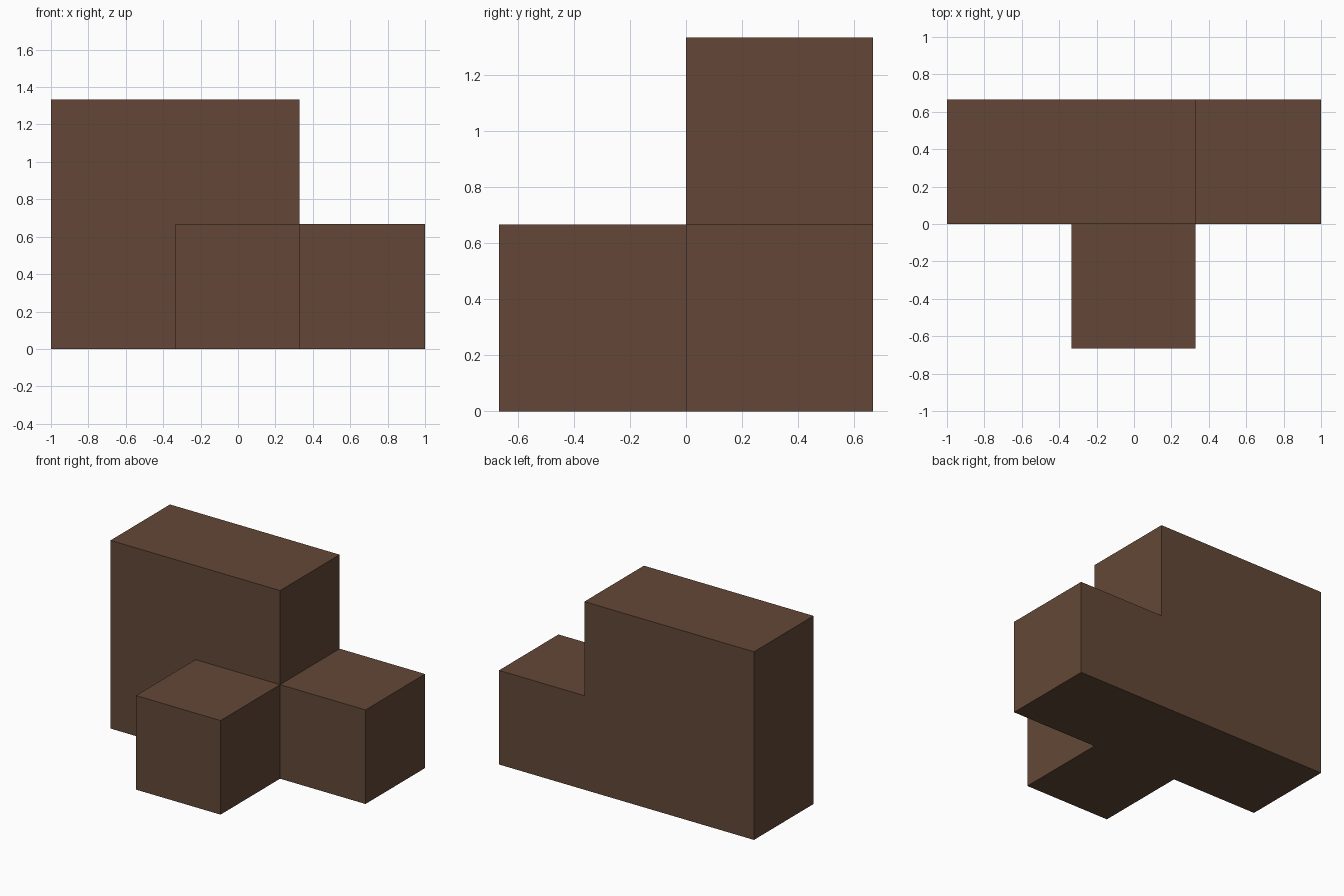
import bpy, bmesh

if "Cube" in bpy.data.objects:
    bpy.data.objects.remove(bpy.data.objects["Cube"])

U = 2 / 3  # edge of one cube unit

brown = bpy.data.materials.new("dark_brown")
brown.diffuse_color = (0.125, 0.064, 0.038, 1)
brown.use_nodes = True
brown.node_tree.nodes["Principled BSDF"].inputs["Base Color"].default_value = brown.diffuse_color


def extruded(name, profile, y0, y1):
    """Extrude an x-z profile from y0 to y1."""
    bm = bmesh.new()
    face = bm.faces.new([bm.verts.new((x, y0, z)) for x, z in profile])
    res = bmesh.ops.extrude_face_region(bm, geom=[face])
    verts = [g for g in res["geom"] if isinstance(g, bmesh.types.BMVert)]
    bmesh.ops.translate(bm, verts=verts, vec=(0, y1 - y0, 0))
    bmesh.ops.recalc_face_normals(bm, faces=bm.faces)
    mesh = bpy.data.meshes.new(name)
    bm.to_mesh(mesh)
    bm.free()
    mesh.materials.append(brown)
    obj = bpy.data.objects.new(name, mesh)
    bpy.context.collection.objects.link(obj)


# Stepped back wall: three cubes long, two of them two cubes high
extruded("stepped_wall",
         [(-1, 0), (1, 0), (1, U), (0.33, U), (0.33, 2 * U), (-1, 2 * U)], 0, U)

# Single cube in front of the middle
extruded("front_cube",
         [(-U / 2, 0), (0.33, 0), (0.33, U), (-U / 2, U)], -U, 0)
